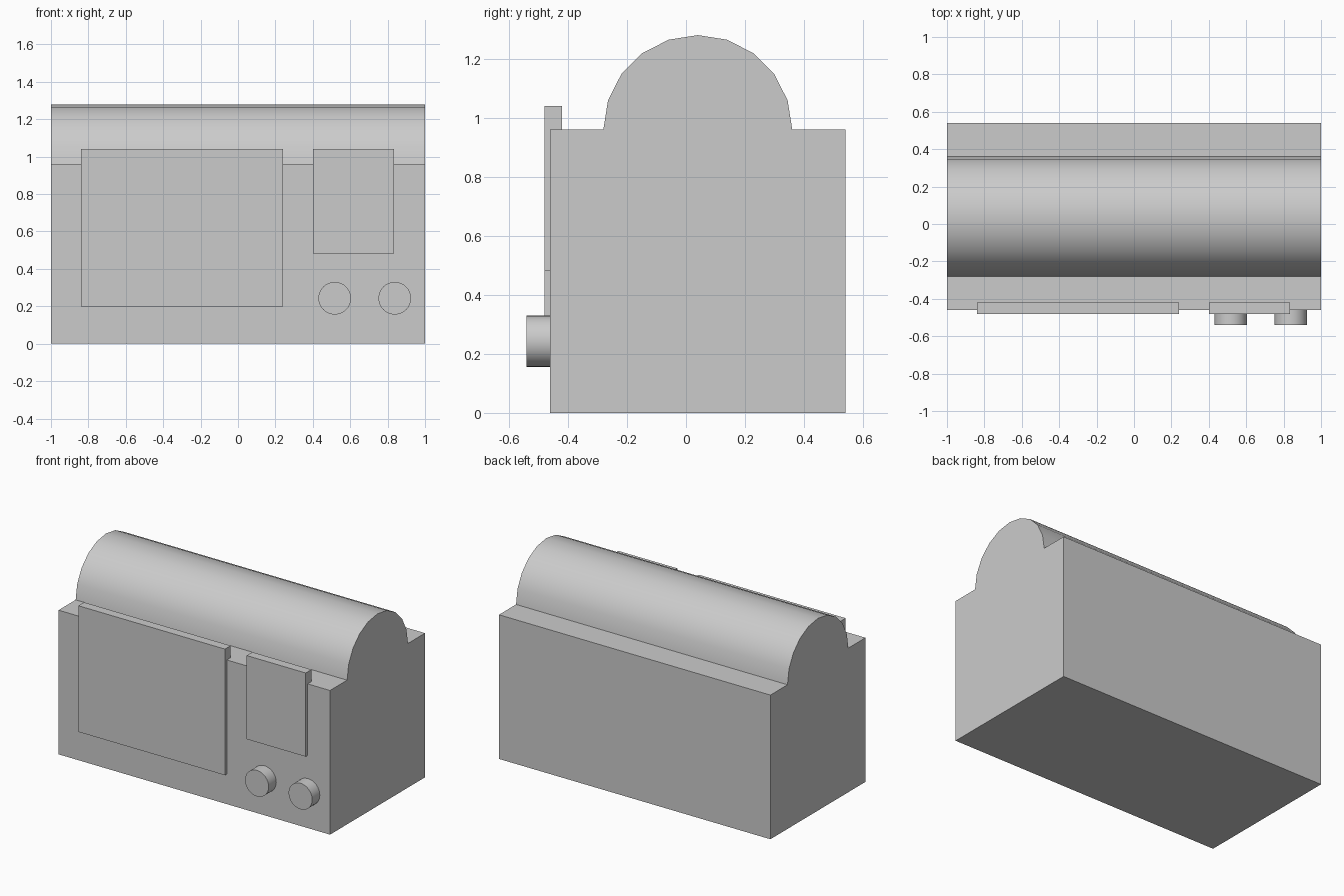
import bpy, bmesh
from math import sin, cos, pi, radians
from mathutils import Matrix

if "Cube" in bpy.data.objects:
    bpy.data.objects.remove(bpy.data.objects["Cube"])


def finish(name, bm):
    bmesh.ops.recalc_face_normals(bm, faces=bm.faces)
    mesh = bpy.data.meshes.new(name)
    bm.to_mesh(mesh)
    bm.free()
    obj = bpy.data.objects.new(name, mesh)
    bpy.context.collection.objects.link(obj)
    bpy.ops.object.select_all(action='DESELECT')
    obj.select_set(True)
    bpy.context.view_layer.objects.active = obj
    bpy.ops.object.shade_smooth_by_angle(angle=radians(30))
    return obj


def extrude_x(name, profile, x0, x1):
    bm = bmesh.new()
    face = bm.faces.new([bm.verts.new((x0, y, z)) for y, z in profile])
    new = bmesh.ops.extrude_face_region(bm, geom=[face])["geom"]
    verts = [g for g in new if isinstance(g, bmesh.types.BMVert)]
    bmesh.ops.translate(bm, verts=verts, vec=(x1 - x0, 0, 0))
    return finish(name, bm)


def panel(name, x0, x1, z0, z1, y0=-0.48, y1=-0.42):
    return extrude_x(name, [(y0, z0), (y1, z0), (y1, z1), (y0, z1)], x0, x1)


def knob(name, x, z, radius=0.087, y0=-0.54, y1=-0.42):
    bm = bmesh.new()
    matrix = Matrix.Translation((x, (y0 + y1) / 2, z)) @ Matrix.Rotation(pi / 2, 4, 'X')
    bmesh.ops.create_cone(bm, cap_ends=True, segments=32, radius1=radius,
                          radius2=radius, depth=y1 - y0, matrix=matrix)
    return finish(name, bm)


# Body: box with a half-round lid along its top
arc = [(0.04 + 0.32 * cos(pi * i / 10), 0.96 + 0.32 * sin(pi * i / 10)) for i in range(11)]
extrude_x("body", [(-0.46, 0), (0.54, 0), (0.54, 0.96)] + arc + [(-0.46, 0.96)], -1, 1)

# Front panels, standing slightly above the body edge
panel("large_front_panel", -0.84, 0.24, 0.20, 1.04)
panel("small_front_panel", 0.40, 0.835, 0.483, 1.04)

# Round knobs
for side, x in (("left", 0.517), ("right", 0.838)):
    knob(side + "_knob", x, 0.243)
